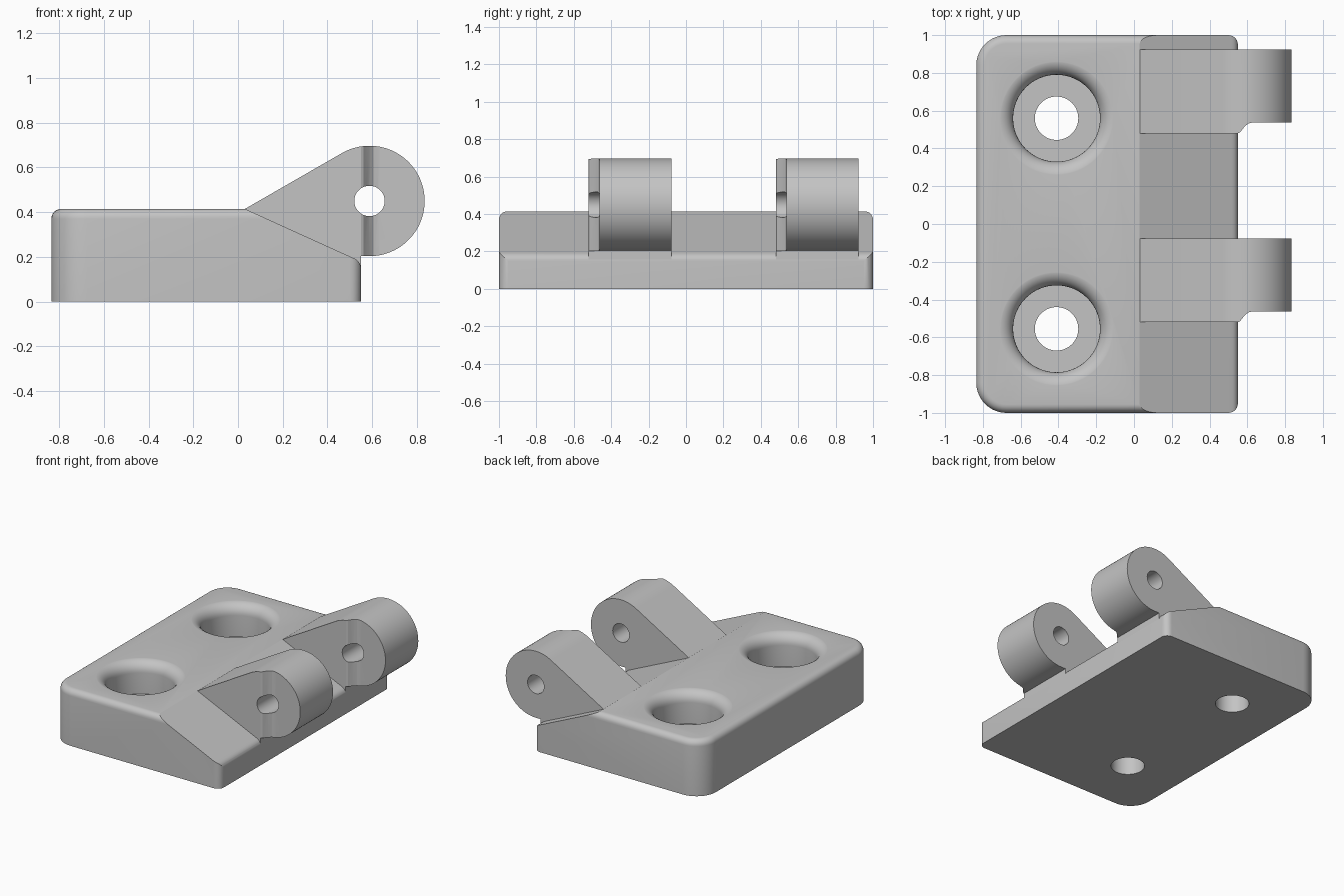
import bpy, bmesh
from math import sin, cos, pi, radians
from mathutils import Vector, Matrix

if "Cube" in bpy.data.objects:
    bpy.data.objects.remove(bpy.data.objects["Cube"])

grey = bpy.data.materials.new("plain grey")
grey.use_nodes = True
colour = (0.55, 0.55, 0.55, 1)
grey.diffuse_color = colour
grey.node_tree.nodes["Principled BSDF"].inputs["Base Color"].default_value = colour


def arc(cx, cy, r, start, end, n):
    angles = [radians(start + (end - start) * i / n) for i in range(n + 1)]
    return [(cx + r * cos(a), cy + r * sin(a)) for a in angles]


def make_object(name, bm):
    bmesh.ops.recalc_face_normals(bm, faces=bm.faces)
    mesh = bpy.data.meshes.new(name)
    bm.to_mesh(mesh)
    bm.free()
    mesh.materials.append(grey)
    obj = bpy.data.objects.new(name, mesh)
    bpy.context.collection.objects.link(obj)
    return obj


def prism(points, axis, low, high):
    """Extrude a flat outline along y or z."""
    bm = bmesh.new()
    place = (lambda a, b: (a, low, b)) if axis == "y" else (lambda a, b: (a, b, low))
    face = bm.faces.new([bm.verts.new(place(a, b)) for a, b in points])
    made = bmesh.ops.extrude_face_region(bm, geom=[face])["geom"]
    step = Vector((0, high - low, 0)) if axis == "y" else Vector((0, 0, high - low))
    bmesh.ops.translate(bm, vec=step, verts=[g for g in made if isinstance(g, bmesh.types.BMVert)])
    return bm


def lathe(profile, x, y):
    """Spin a radius/height profile about a vertical axis."""
    bm = bmesh.new()
    verts = [bm.verts.new((r, 0, z)) for r, z in profile]
    edges = [bm.edges.new(pair) for pair in zip(verts, verts[1:])]
    bmesh.ops.spin(bm, geom=verts + edges, axis=(0, 0, 1), cent=(0, 0, 0),
                   angle=2 * pi, steps=64, use_duplicate=False)
    bmesh.ops.remove_doubles(bm, verts=bm.verts, dist=0.0001)
    bmesh.ops.translate(bm, vec=(x, y, 0), verts=bm.verts)
    return bm


def carve(obj, cutters):
    """Cut the helpers out, bake the result and shade it."""
    for cutter in cutters:
        cutter.hide_render = True
        mod = obj.modifiers.new("cut", "BOOLEAN")
        mod.operation, mod.solver, mod.object = "DIFFERENCE", "EXACT", cutter
    graph = bpy.context.evaluated_depsgraph_get()
    mesh = bpy.data.meshes.new_from_object(obj.evaluated_get(graph))
    obj.modifiers.clear()
    obj.data = mesh
    for cutter in cutters:
        bpy.data.objects.remove(cutter)
    bpy.ops.object.select_all(action="DESELECT")
    obj.select_set(True)
    bpy.context.view_layer.objects.active = obj
    bpy.ops.object.shade_smooth_by_angle(angle=radians(24))


LEFT, RIGHT, TOP = -0.835, 0.55, 0.415

# Base plate: rounded outline with a softened top rim
outline = (arc(LEFT + 0.16, -0.84, 0.16, 180, 270, 10) + arc(RIGHT - 0.05, -0.95, 0.05, 270, 360, 6)
           + arc(RIGHT - 0.05, 0.95, 0.05, 0, 90, 6) + arc(LEFT + 0.16, 0.84, 0.16, 90, 180, 10))
bm = prism(outline, "z", 0, TOP)
rim = [e for e in bm.edges if all(v.co.z > TOP - 0.001 for v in e.verts)]
bmesh.ops.bevel(bm, geom=rim, offset=0.045, segments=6, profile=0.5, affect="EDGES")
base_plate = make_object("base_plate", bm)

# Sloped side with a rounded lower edge
slope = ([(-0.07, TOP + 0.047), (0.03, TOP)] + arc(RIGHT - 0.05, 0.147, 0.05, 65, 0, 6)
         + [(0.7, 0.147), (0.7, 0.6), (-0.07, 0.6)])
cutters = [make_object("slope_cutter", prism(slope, "y", -1.2, 1.2))]

# Screw holes with a flat seat and a flared mouth
bore = ([(0, -0.1), (0.115, -0.1), (0.115, 0.18), (0.23, 0.18)]
        + arc(0.31, TOP - 0.079, 0.08, 180, 90, 8) + [(0.31, 0.6), (0, 0.6)])
for y in (-0.555, 0.56):
    cutters.append(make_object("screw_cutter", lathe(bore, -0.41, y)))
carve(base_plate, cutters)

# Hinge knuckles: teardrop arms with a pin hole and a relieved front face
PIN_X, PIN_Z = 0.588, 0.45
teardrop = ([(0.03, TOP - 0.001)] + arc(PIN_X, PIN_Z, 0.247, 120, -90, 40)
            + [(0.549, 0.203), (0.549, 0.14), (0.4, 0.14), (0.03, 0.3)])
relief = [(0.55, -0.1), (0.55, 0), (0.562, 0.006), (0.585, 0.035), (0.605, 0.052),
          (0.63, 0.058), (0.9, 0.058), (0.9, -0.1)]
for name, y in (("front_knuckle", -0.52), ("back_knuckle", 0.48)):
    knuckle = make_object(name, prism(teardrop, "y", y, y + 0.443))
    notch = make_object("relief_cutter", prism([(a, b + y) for a, b in relief], "z", -0.1, 1))
    pin = make_object("pin_cutter", prism(arc(PIN_X, PIN_Z, 0.068, 0, 350, 35), "y", y - 0.2, y + 0.6))
    carve(knuckle, [notch, pin])
